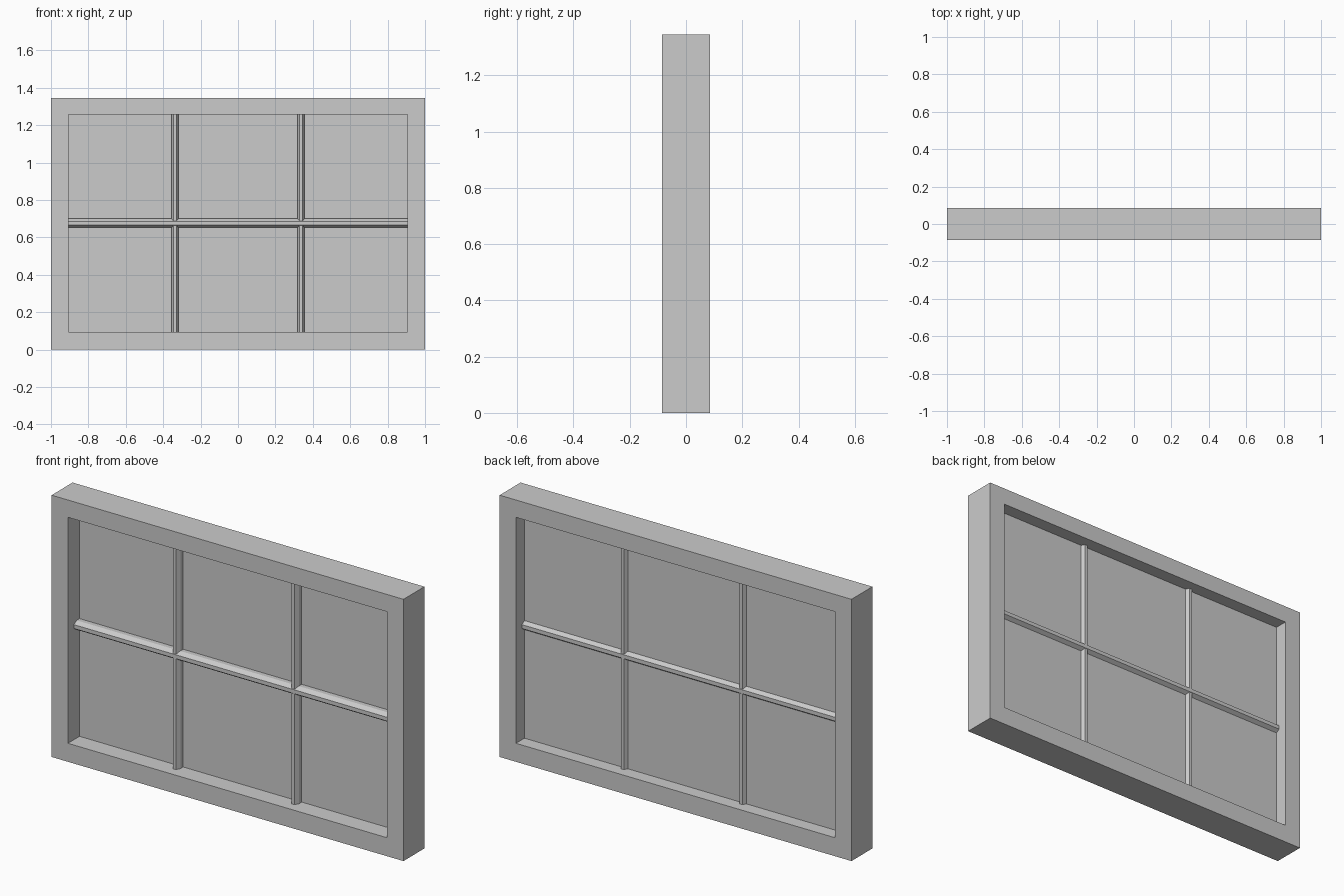
import bpy
import bmesh
from math import pi, cos, sin
from mathutils import Vector

if "Cube" in bpy.data.objects:
    bpy.data.objects.remove(bpy.data.objects["Cube"])

H = 1.345            # overall height
OX = 0.907           # half width of the opening
Z0, Z1 = 0.095, 1.256  # opening bottom and top
D = 0.085            # half depth of the frame


def make_object(name, bm):
    bmesh.ops.recalc_face_normals(bm, faces=bm.faces)
    mesh = bpy.data.meshes.new(name)
    bm.to_mesh(mesh)
    bm.free()
    obj = bpy.data.objects.new(name, mesh)
    bpy.context.collection.objects.link(obj)
    return obj


def rect(bm, x, z0, z1, y):
    return [bm.verts.new((px, y, pz))
            for px, pz in ((-x, z0), (x, z0), (x, z1), (-x, z1))]


def bar(name, start, end, half_width, half_depth):
    """Stretched octagonal glazing bar between two points."""
    start, end = Vector(start), Vector(end)
    side = (end - start).normalized().cross(Vector((0, 1, 0)))
    bm = bmesh.new()
    k = 1 / cos(pi / 8)
    rings = []
    for p in (start, end):
        ring = []
        for i in range(8):
            a = pi / 8 + i * pi / 4
            offset = side * (half_width * k * cos(a))
            offset += Vector((0, half_depth * k * sin(a), 0))
            ring.append(bm.verts.new(p + offset))
        rings.append(ring)
    for i in range(8):
        j = (i + 1) % 8
        bm.faces.new((rings[0][i], rings[0][j], rings[1][j], rings[1][i]))
    for ring in rings:
        bm.faces.new(ring)
    return make_object(name, bm)


# Outer frame: one solid ring with flat front and back
bm = bmesh.new()
loops = [rect(bm, 1, 0, H, -D), rect(bm, OX, Z0, Z1, -D),
         rect(bm, OX, Z0, Z1, D), rect(bm, 1, 0, H, D)]
for n in range(4):
    a, b = loops[n], loops[(n + 1) % 4]
    for i in range(4):
        j = (i + 1) % 4
        bm.faces.new((a[i], a[j], b[j], b[i]))
make_object("window_frame", bm)

# Glass pane, set slightly behind the middle
bm = bmesh.new()
front, back = rect(bm, OX, Z0, Z1, 0.009), rect(bm, OX, Z0, Z1, 0.016)
bm.faces.new(front)
bm.faces.new(back)
for i in range(4):
    j = (i + 1) % 4
    bm.faces.new((front[i], front[j], back[j], back[i]))
make_object("glass_pane", bm)

# Glazing bars
bar("horizontal_bar", (-OX, 0, 0.676), (OX, 0, 0.676), 0.024, 0.036)
for label, x in (("left", -0.337), ("right", 0.337)):
    bar(label + "_vertical_bar", (x, 0, Z0), (x, 0, Z1), 0.019, 0.034)
